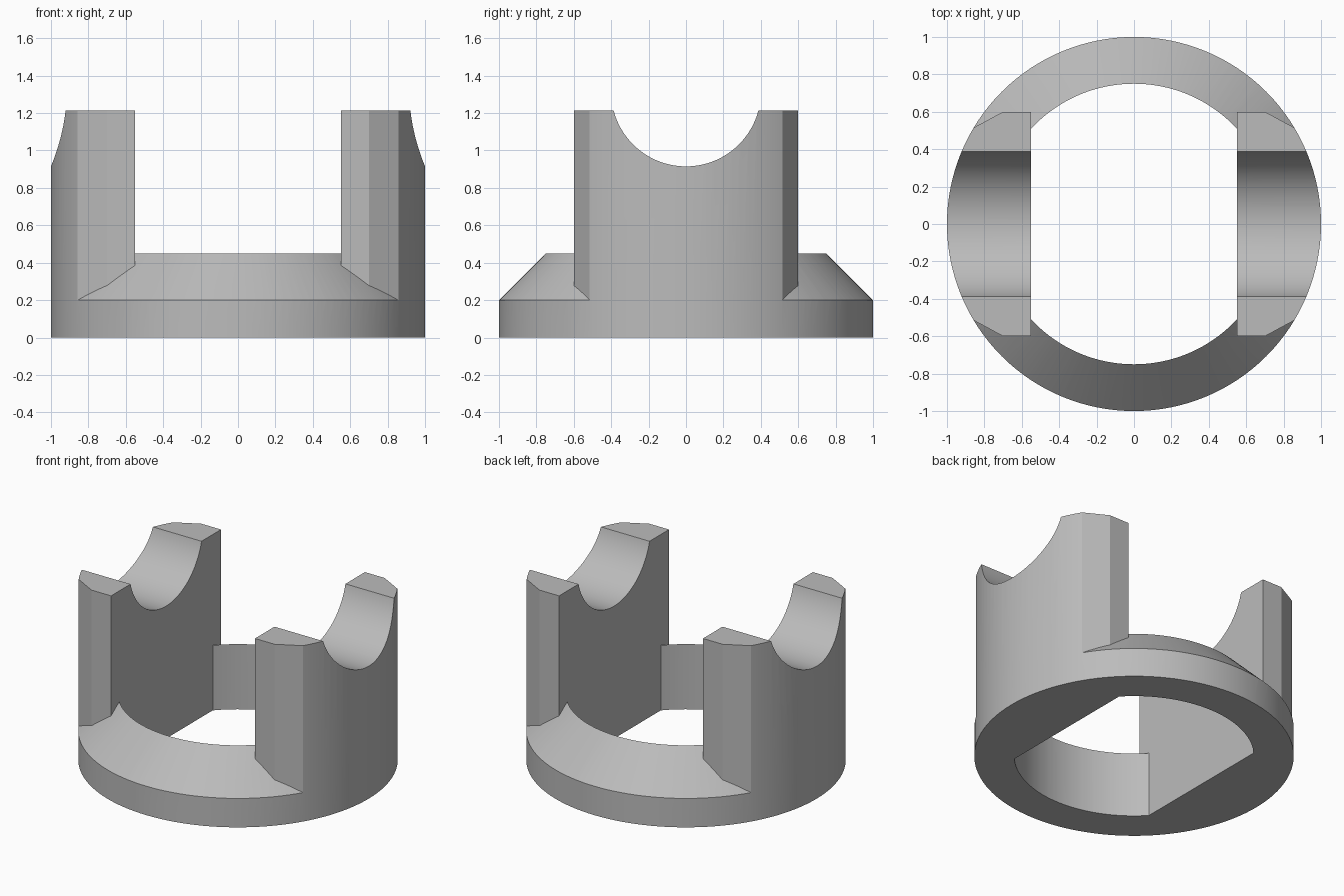
import bpy
import bmesh
from math import acos, cos, pi, radians, sin
from mathutils import Matrix

SEGMENTS = 128
HEIGHT = 1.215
SLOT = 0.55      # half width of the central opening
BORE = 0.75      # radius of the central opening

cube = bpy.data.objects.get("Cube")
if cube:
    bpy.data.objects.remove(cube, do_unlink=True)

grey = bpy.data.materials.new("plain grey")
grey.use_nodes = True
grey.diffuse_color = (0.5, 0.5, 0.5, 1)
grey.node_tree.nodes["Principled BSDF"].inputs["Base Color"].default_value = (0.5, 0.5, 0.5, 1)


def make_object(name, bm):
    bmesh.ops.recalc_face_normals(bm, faces=bm.faces)
    mesh = bpy.data.meshes.new(name)
    bm.to_mesh(mesh)
    bm.free()
    mesh.materials.append(grey)
    obj = bpy.data.objects.new(name, mesh)
    bpy.context.collection.objects.link(obj)
    return obj


def lathe(name, profile):
    """Revolve an (r, z) profile that starts and ends on the axis."""
    bm = bmesh.new()
    verts = [bm.verts.new((r, 0, z)) for r, z in profile]
    edges = [bm.edges.new(pair) for pair in zip(verts, verts[1:])]
    bmesh.ops.spin(bm, geom=verts + edges, cent=(0, 0, 0), axis=(0, 0, 1),
                   angle=2 * pi, steps=SEGMENTS, use_duplicate=False)
    bmesh.ops.remove_doubles(bm, verts=bm.verts, dist=1e-5)
    return make_object(name, bm)


def prism(name, outline, low, high):
    """Extrude an (x, y) outline upward."""
    bm = bmesh.new()
    face = bm.faces.new([bm.verts.new((x, y, low)) for x, y in outline])
    top = bmesh.ops.extrude_face_region(bm, geom=[face])["geom"]
    moved = [v for v in top if isinstance(v, bmesh.types.BMVert)]
    bmesh.ops.translate(bm, verts=moved, vec=(0, 0, high - low))
    return make_object(name, bm)


def cut(target, cutter):
    mod = target.modifiers.new("cut", "BOOLEAN")
    mod.operation = "DIFFERENCE"
    mod.solver = "EXACT"
    mod.object = cutter
    bpy.context.view_layer.objects.active = target
    bpy.ops.object.modifier_apply(modifier=mod.name)
    bpy.data.objects.remove(cutter, do_unlink=True)


# Solid cylinder that everything is cut from
holder = lathe("slotted_holder", [(0, 0), (1, 0), (1, HEIGHT), (0, HEIGHT)])

# Space above the sloping base ring, leaving the two upright arms
clearance = lathe("clearance_cutter", [(0, 1.2), (1.2, 0), (1.2, 2), (0, 2)])
edge = radians(31)
half = [(SLOT, 0.6), (0.7, 0.6), (cos(edge), sin(edge)),
        (1.5 * cos(edge), 1.5 * sin(edge))]
arm = half + [(x, -y) for x, y in reversed(half)]
for side in (1, -1):
    cut(clearance, prism("arm_shape", [(side * x, y) for x, y in arm], -1, 3))
cut(holder, clearance)

# Round opening with two flat sides
start = acos(SLOT / BORE)
steps = 48
arc = [start + (pi - 2 * start) * i / steps for i in range(steps + 1)]
opening = [(BORE * cos(a), BORE * sin(a)) for a in arc]
opening += [(-x, -y) for x, y in opening]
cut(holder, prism("opening_cutter", opening, -1, 3))

# Rounded saddle across the tops of both arms
bm = bmesh.new()
bmesh.ops.create_cone(bm, cap_ends=True, segments=SEGMENTS, radius1=0.4, radius2=0.4, depth=3,
                      matrix=Matrix.Translation((0, 0, 1.315)) @ Matrix.Rotation(pi / 2, 4, "Y"))
cut(holder, make_object("saddle_cutter", bm))

# Smooth curved walls, crisp edges
bpy.ops.object.select_all(action="DESELECT")
holder.select_set(True)
bpy.context.view_layer.objects.active = holder
bpy.ops.object.shade_smooth_by_angle(angle=radians(20))
